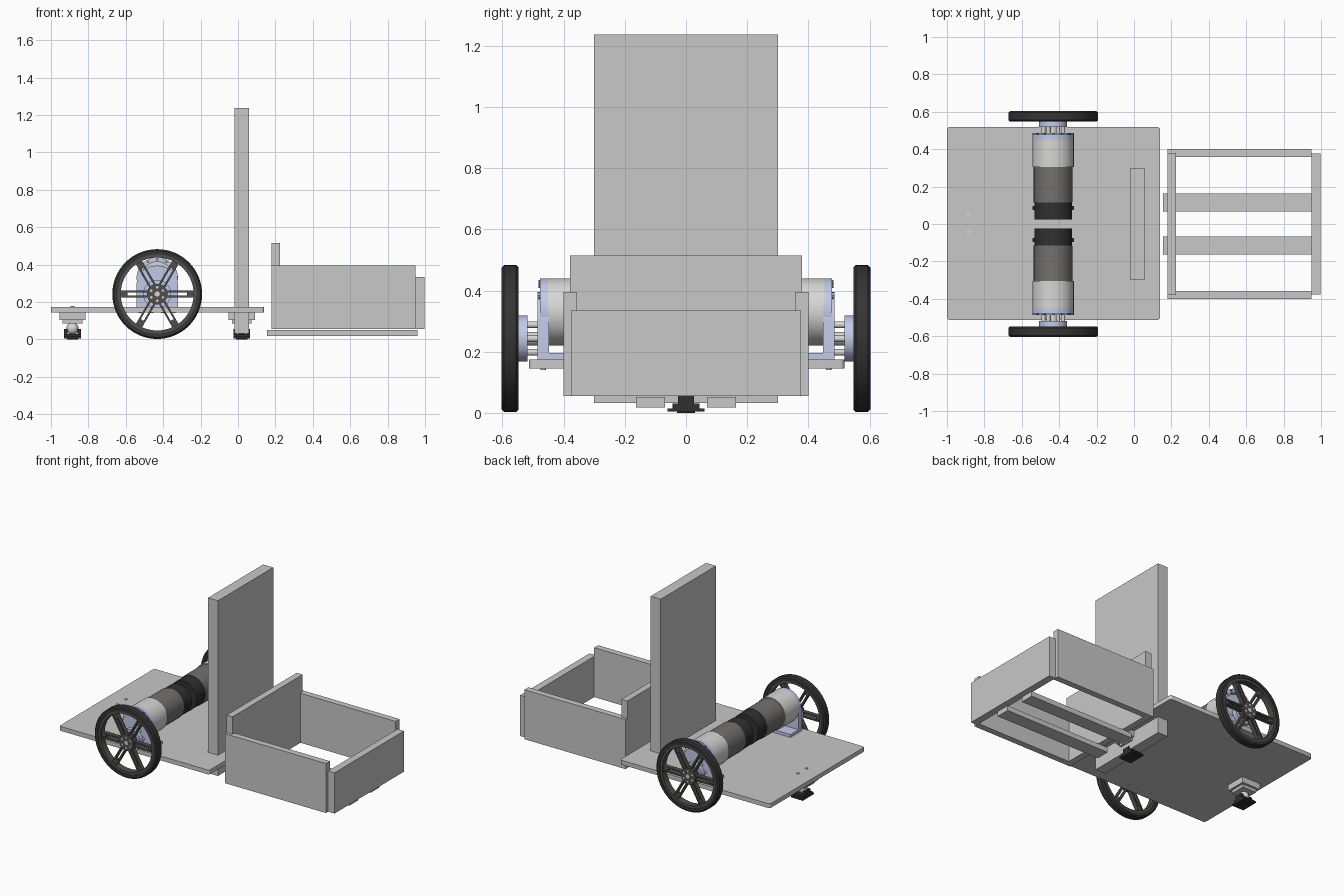
import bpy, bmesh
from math import sin, cos, pi, radians
from mathutils import Matrix

cube = bpy.data.objects.get("Cube")
if cube:
    bpy.data.objects.remove(cube, do_unlink=True)


def material(name, r, g, b):
    m = bpy.data.materials.new(name)
    m.use_nodes = True
    m.diffuse_color = (r, g, b, 1)
    m.node_tree.nodes["Principled BSDF"].inputs["Base Color"].default_value = (r, g, b, 1)
    return m


BOARD = material("board grey", .58, .58, .58)
STEEL = material("pale steel", .68, .68, .67)
BLUE = material("lavender metal", .54, .59, .80)
MOTOR = material("motor grey", .17, .165, .16)
RIM = material("rim charcoal", .085, .08, .075)
BLACK = material("black plastic", .03, .03, .03)
TYRE = material("tyre rubber", .035, .035, .035)


def finish(name, bm, mat, smooth=True):
    bmesh.ops.recalc_face_normals(bm, faces=bm.faces)
    me = bpy.data.meshes.new(name)
    bm.to_mesh(me)
    bm.free()
    me.materials.append(mat)
    if smooth:
        me.shade_smooth()
        me.set_sharp_from_angle(angle=radians(35))
    ob = bpy.data.objects.new(name, me)
    bpy.context.collection.objects.link(ob)
    return ob


def add_box(bm, x, y, z, turn=None):
    """Box from (low, high) ranges, optionally transformed."""
    m = Matrix.Translation([(a + b) / 2 for a, b in (x, y, z)])
    m = m @ Matrix.Diagonal([abs(b - a) for a, b in (x, y, z)] + [1])
    bmesh.ops.create_cube(bm, size=1, matrix=turn @ m if turn else m)


def box(name, x, y, z, mat):
    bm = bmesh.new()
    add_box(bm, x, y, z)
    return finish(name, bm, mat, False)


def add_rod(bm, x, z, r, y0, y1, seg=48):
    """Cylinder lying along y."""
    m = Matrix.Translation((x, (y0 + y1) / 2, z)) @ Matrix.Rotation(pi / 2, 4, 'X')
    bmesh.ops.create_cone(bm, cap_ends=True, segments=seg, radius1=r, radius2=r,
                          depth=abs(y1 - y0), matrix=m)


def rod(name, x, z, r, y0, y1, mat, seg=48):
    bm = bmesh.new()
    add_rod(bm, x, z, r, y0, y1, seg)
    return finish(name, bm, mat)


def ring(name, x, z, profile, mat, seg=64):
    """Closed (radius, y) profile swept around an axis along y."""
    bm = bmesh.new()
    loops = [[bm.verts.new((x + r * cos(2 * pi * i / seg), y, z + r * sin(2 * pi * i / seg)))
              for r, y in profile] for i in range(seg)]
    n = len(profile)
    for i in range(seg):
        a, b = loops[i], loops[(i + 1) % seg]
        for j in range(n):
            k = (j + 1) % n
            bm.faces.new((a[j], a[k], b[k], b[j]))
    return finish(name, bm, mat)


# Base plate with softened corners
bm = bmesh.new()
add_box(bm, (-1, .14), (-.513, .518), (.145, .175))
upright = [e for e in bm.edges if abs(e.verts[0].co.z - e.verts[1].co.z) > .01]
bmesh.ops.bevel(bm, geom=upright, offset=.015, segments=4, affect='EDGES', profile=.5)
finish("base_plate", bm, BOARD)

# Upright board
box("upright_board", (-.018, .058), (-.3, .3), (.033, 1.237), BOARD)

# Open tray
for s, side in ((-1, "front"), (1, "back")):
    box(side + "_tray_wall", (.18, .948), (s * .357, s * .4), (.055, .395), BOARD)
    box(side + "_tray_slat", (.155, .96), (s * .068, s * .163), (.018, .052), BOARD)
box("inner_tray_wall", (.18, .225), (-.38, .38), (.055, .515), BOARD)
box("outer_tray_wall", (.948, .997), (-.376, .376), (.055, .335), BOARD)


# Ball casters with stepped mounts
def caster(tag, x):
    box(tag + "_caster_mount", (x - .07, x + .07), (-.07, .07), (.105, .145), BOARD)
    box(tag + "_caster_spacer", (x - .053, x + .053), (-.053, .053), (.085, .105), BOARD)
    bm = bmesh.new()
    add_box(bm, (x - .045, x + .045), (-.06, .06), (.004, .015))
    add_box(bm, (x - .045, x + .045), (-.044, .044), (.015, .03))
    add_box(bm, (x - .03, x + .03), (-.03, .03), (0, .004))
    for s in (-1, 1):
        add_box(bm, (x + s * .026, x + s * .045), (-.026, .026), (.03, .055))
    finish(tag + "_caster_housing", bm, BLACK, False)
    bm = bmesh.new()
    bmesh.ops.create_uvsphere(bm, u_segments=24, v_segments=12, radius=.033,
                              matrix=Matrix.Translation((x, 0, .058)))
    finish(tag + "_caster_ball", bm, STEEL)


caster("rear", -.885)
caster("middle", .02)
for y in (-.043, .049):
    bm = bmesh.new()
    bmesh.ops.create_cone(bm, cap_ends=True, segments=16, radius1=.01, radius2=.01,
                          depth=.006, matrix=Matrix.Translation((-.885, y, .176)))
    finish("plate_screw", bm, STEEL)

# Drive units: wheel, hub, bracket and gear motor on each side
AX, AZ, MZ = -.432, .243, .33


def drive(side, s):
    # Tyre and rim
    ring(side + "_tyre", AX, AZ, [(.212, s * .547), (.232, s * .547), (.24, s * .555),
                                 (.24, s * .595), (.232, s * .603), (.212, s * .603)], TYRE)
    ring(side + "_rim", AX, AZ, [(.195, s * .552), (.213, s * .552),
                                (.213, s * .598), (.195, s * .598)], RIM)
    # Six twin spokes and the central disc
    bm = bmesh.new()
    for i in range(6):
        turn = Matrix.Translation((AX, 0, AZ)) @ Matrix.Rotation(i * pi / 3, 4, 'Y')
        for k in (-1, 1):
            add_box(bm, (.035, .2), (s * .56, s * .59), (k * .009, k * .019), turn)
        add_box(bm, (.16, .2), (s * .565, s * .585), (-.01, .01), turn)
    finish(side + "_spokes", bm, RIM, False)
    rod(side + "_wheel_centre", AX, AZ, .055, s * .552, s * .594, RIM)
    bm = bmesh.new()
    for i in range(6):
        a = i * pi / 3 + pi / 6
        add_rod(bm, AX + .036 * cos(a), AZ + .036 * sin(a), .007, s * .59, s * .597, 12)
    add_rod(bm, AX, AZ, .014, s * .59, s * .597, 20)
    finish(side + "_wheel_bolts", bm, STEEL)
    # Hub flange, standoffs and shaft
    rod(side + "_hub_flange", AX, AZ, .075, s * .518, s * .552, BLUE)
    bm = bmesh.new()
    for i in range(6):
        a = i * pi / 3
        add_rod(bm, AX + .052 * cos(a), AZ + .052 * sin(a), .011, s * .485, s * .52, 16)
    add_rod(bm, AX, AZ, .022, s * .44, s * .52, 24)
    finish(side + "_shaft_and_standoffs", bm, STEEL)
    # Arched bracket and its foot
    bm = bmesh.new()
    pts = [(-.11, .175), (.11, .175)]
    pts += [(.11 * cos(i * pi / 16), .3 + .095 * sin(i * pi / 16)) for i in range(17)]
    face = bm.faces.new([bm.verts.new((AX + x, s * .448, z)) for x, z in pts])
    out = bmesh.ops.extrude_face_region(bm, geom=[face])
    verts = [v for v in out["geom"] if isinstance(v, bmesh.types.BMVert)]
    bmesh.ops.translate(bm, vec=(0, s * .038, 0), verts=verts)
    add_box(bm, (AX - .11, AX + .11), (s * .36, s * .45), (.175, .195))
    finish(side + "_motor_bracket", bm, BLUE)
    # Gear motor in three sections
    rod(side + "_gearbox", AX, MZ, .11, s * .305, s * .452, STEEL, 64)
    ring(side + "_gearbox_collar", AX, MZ, [(.085, s * .45), (.11, s * .45),
                                           (.11, s * .478), (.085, s * .478)], BLUE)
    rod(side + "_motor_body", AX, MZ, .104, s * .115, s * .305, MOTOR, 64)
    rod(side + "_motor_cap", AX, MZ, .1, s * .025, s * .115, BLACK, 64)
    bm = bmesh.new()
    for k in (-1, 1):
        add_box(bm, (AX + k * .095, AX + k * .112), (s * .075, s * .095), (MZ - .01, MZ + .01))
    add_box(bm, (AX - .02, AX + .02), (s * .06, s * .1), (MZ - .115, MZ - .09))
    finish(side + "_motor_terminals", bm, BLACK, False)
    # Face screws around the gearbox
    bm = bmesh.new()
    for i in range(5):
        a = radians(30 + 30 * i)
        add_rod(bm, AX + .098 * cos(a), MZ + .098 * sin(a), .007, s * .475, s * .483, 12)
    finish(side + "_gearbox_screws", bm, MOTOR)
    # Bracket screws under the plate
    bm = bmesh.new()
    for k in range(4):
        m = Matrix.Translation((AX - .09 + .06 * k, s * .466, .144))
        bmesh.ops.create_cone(bm, cap_ends=True, segments=12, radius1=.009, radius2=.009,
                              depth=.006, matrix=m)
    finish(side + "_bracket_screws", bm, STEEL)


drive("front", -1)
drive("back", 1)
